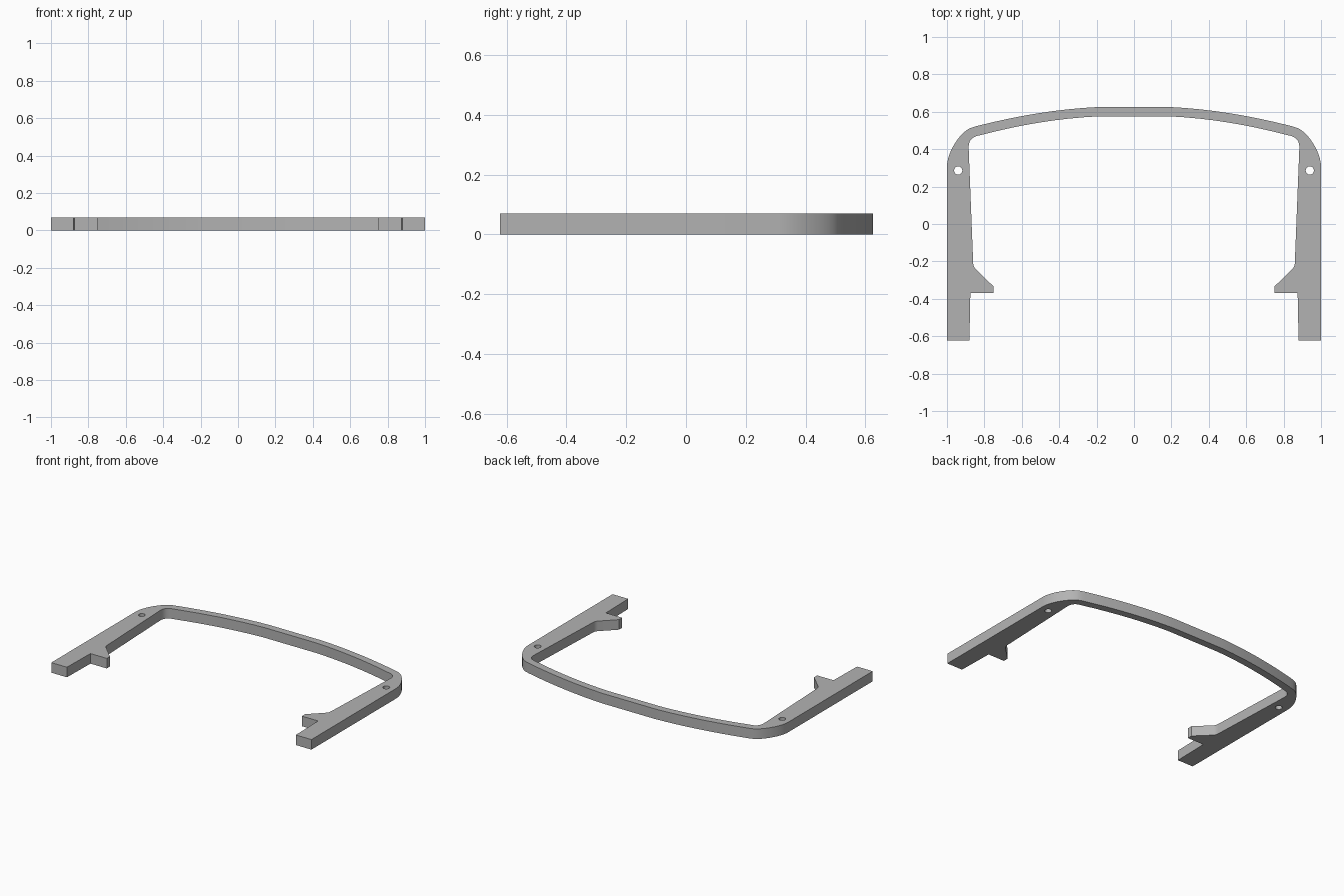
import bpy, bmesh, math
from mathutils import Vector

cube = bpy.data.objects.get("Cube")
if cube:
    bpy.data.objects.remove(cube, do_unlink=True)

HEIGHT = 0.07


def bend(a, b, c, n=8):
    """Points of a quadratic curve from a to c, pulled towards b."""
    a, b, c = Vector(a), Vector(b), Vector(c)
    return [a * (1 - t) ** 2 + b * 2 * t * (1 - t) + c * t * t
            for t in (i / n for i in range(n + 1))]


def add_loop(curve, points):
    spline = curve.splines.new("POLY")
    spline.points.add(len(points) - 1)
    for point, (x, y) in zip(spline.points, points):
        point.co = (x, y, 0, 1)
    spline.use_cyclic_u = True


# Left half of the outline, from the back edge round to the inner edge
half = bend((0.2, 0.625), (0.5, 0.61), (0.835, 0.525))
half += bend((0.86, 0.518), (0.91, 0.505), (0.955, 0.435), 6)
half += bend((0.955, 0.435), (0.997, 0.37), (1, 0.31), 6)[1:]
# Arm end and inward hook
half += [(1, -0.622), (0.88, -0.622), (0.875, -0.37), (0.75, -0.37), (0.75, -0.335)]
half += bend((0.845, -0.242), (0.86, -0.228), (0.86, -0.205), 5)
# Inner corner and inner edge of the bow
half += bend((0.884, 0.405), (0.887, 0.46), (0.835, 0.472), 8)
half += bend((0.82, 0.475), (0.5, 0.56), (0.2, 0.575))

# Filled, extruded frame with a pin hole in each arm
curve = bpy.data.curves.new("frame_outline", "CURVE")
curve.dimensions = "2D"
curve.fill_mode = "BOTH"
curve.extrude = HEIGHT / 2
add_loop(curve, half + [(-x, y) for x, y in reversed(half)])
for side in (-1, 1):
    add_loop(curve, [(side * 0.94 + 0.022 * math.cos(i * math.tau / 24),
                      0.286 + 0.022 * math.sin(i * math.tau / 24)) for i in range(24)])
helper = bpy.data.objects.new("frame_outline", curve)
bpy.context.collection.objects.link(helper)
bpy.context.view_layer.update()
mesh = bpy.data.meshes.new_from_object(
    helper.evaluated_get(bpy.context.evaluated_depsgraph_get()))
bpy.data.objects.remove(helper, do_unlink=True)

# Weld the walls to the caps and stand the frame on the ground
bm = bmesh.new()
bm.from_mesh(mesh)
bmesh.ops.remove_doubles(bm, verts=bm.verts, dist=0.0001)
bmesh.ops.recalc_face_normals(bm, faces=bm.faces)
bmesh.ops.translate(bm, verts=bm.verts, vec=(0, 0, HEIGHT / 2))
bm.to_mesh(mesh)
bm.free()
frame = bpy.data.objects.new("frame", mesh)
bpy.context.collection.objects.link(frame)

# Plain grey
grey = bpy.data.materials.new("grey")
grey.use_nodes = True
colour = (0.45, 0.45, 0.45, 1)
grey.diffuse_color = colour
grey.node_tree.nodes["Principled BSDF"].inputs["Base Color"].default_value = colour
mesh.materials.clear()
mesh.materials.append(grey)

bpy.ops.object.select_all(action="DESELECT")
frame.select_set(True)
bpy.context.view_layer.objects.active = frame
bpy.ops.object.shade_smooth_by_angle(angle=math.radians(30))
